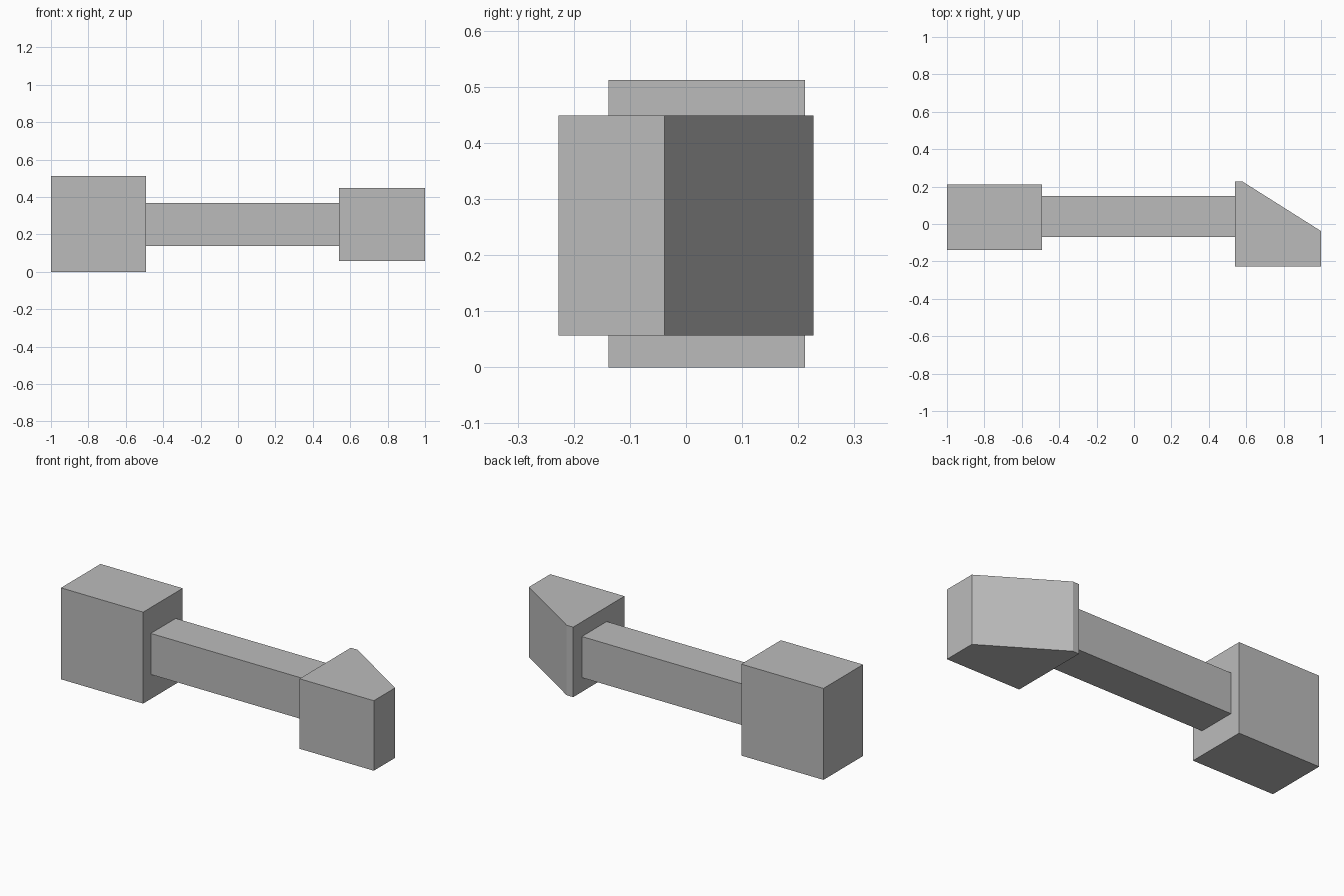
import bpy
import bmesh

default_cube = bpy.data.objects.get("Cube")
if default_cube:
    bpy.data.objects.remove(default_cube, do_unlink=True)

# Single plain grey finish
grey = bpy.data.materials.new("plain grey")
grey.use_nodes = True
grey.diffuse_color = (0.5, 0.5, 0.5, 1)
grey.node_tree.nodes["Principled BSDF"].inputs["Base Color"].default_value = grey.diffuse_color


def prism(name, outline, bottom, top):
    """Extrude a counter-clockwise plan outline between two heights."""
    bm = bmesh.new()
    base = bm.faces.new([bm.verts.new((x, y, bottom)) for x, y in outline])
    cap = bmesh.ops.extrude_face_region(bm, geom=[base])["geom"]
    verts = [v for v in cap if isinstance(v, bmesh.types.BMVert)]
    bmesh.ops.translate(bm, verts=verts, vec=(0, 0, top - bottom))
    bmesh.ops.recalc_face_normals(bm, faces=bm.faces)
    mesh = bpy.data.meshes.new(name)
    bm.to_mesh(mesh)
    bm.free()
    mesh.materials.append(grey)
    obj = bpy.data.objects.new(name, mesh)
    bpy.context.scene.collection.objects.link(obj)
    return obj


def block(name, x0, x1, y0, y1, z0, z1):
    return prism(name, [(x0, y0), (x1, y0), (x1, y1), (x0, y1)], z0, z1)


# Heavy end block and connecting bar
block("end_block", -1, -0.491, -0.138, 0.212, 0, 0.512)
block("connecting_bar", -0.491, 0.54, -0.07, 0.15, 0.137, 0.367)

# Wedge head with its back corner cut away
prism("wedge_head",
      [(0.54, -0.227), (1, -0.227), (1, -0.038), (0.58, 0.227), (0.54, 0.227)],
      0.057, 0.449)
